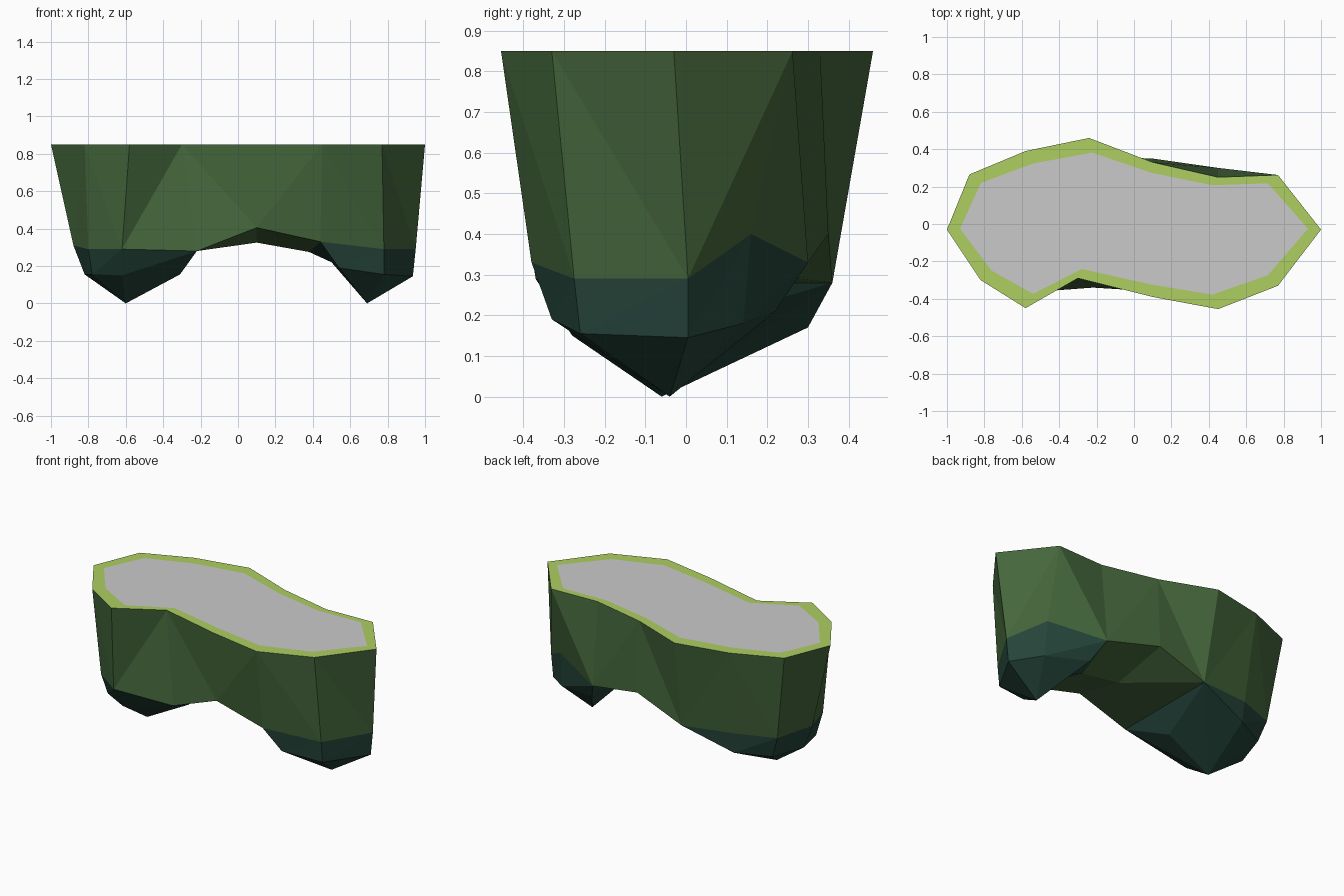
import bpy, bmesh

if "Cube" in bpy.data.objects:
    bpy.data.objects.remove(bpy.data.objects["Cube"])

def material(name, rgb):
    m = bpy.data.materials.new(name)
    m.diffuse_color = (*rgb, 1)
    m.use_nodes = True
    m.node_tree.nodes["Principled BSDF"].inputs["Base Color"].default_value = m.diffuse_color
    return m

MOSS = material("dark moss green", (.058, .133, .044))
TEAL = material("deep teal", (.018, .058, .042))
GRASS = material("bright grass green", (.42, .62, .12))
GREY = material("light grey", (.59, .59, .59))

def build(name, points, faces, mats):
    """faces: list of (point keys, material index)"""
    bm = bmesh.new()
    verts = {k: bm.verts.new(p) for k, p in points.items()}
    for keys, mi in faces:
        bm.faces.new([verts[k] for k in keys]).material_index = mi
    loose = [v for v in bm.verts if not v.link_faces]
    bmesh.ops.delete(bm, geom=loose, context='VERTS')
    return finish(name, bm, mats)

def finish(name, bm, mats):
    bmesh.ops.recalc_face_normals(bm, faces=bm.faces)
    me = bpy.data.meshes.new(name)
    bm.to_mesh(me)
    bm.free()
    for m in mats:
        me.materials.append(m)
    ob = bpy.data.objects.new(name, me)
    bpy.context.collection.objects.link(ob)
    return ob

# Outline of the flat top, clockwise from the left tip
TOP = .85
outline = [(-1, -.03), (-.88, .265), (-.58, .39), (-.24, .46), (.10, .33), (.45, .25), (.77, .262),
           (1, -.03), (.77, -.33), (.45, -.455), (.10, -.39), (-.30, -.29), (-.58, -.45), (-.82, -.30)]
# Foot of the green wall, one point under each outline point
wall_foot = [(-.88, -.02, .31), (-.80, .22, .30), (-.56, .31, .30), (-.22, .36, .28), (.10, .35, .40),
             (.45, .30, .33), (.775, .16, .40), (.95, .005, .29), (.78, -.275, .29), (.44, -.38, .33),
             (.10, -.36, .405), (-.22, -.34, .28), (-.62, -.37, .29), (-.80, -.24, .29)]
# Lower ring of the two hanging lobes
lobe_ring = {12: (-.62, -.28, .15), 13: (-.78, -.20, .155), 0: (-.82, -.02, .155), 1: (-.75, .20, .16),
             2: (-.55, .30, .17), 5: (.51, .22, .21), 6: (.78, .14, .18), 7: (.935, .005, .145),
             8: (.78, -.26, .155), 9: (.54, -.33, .19)}
N = len(outline)

P = {("t", i): (*p, TOP) for i, p in enumerate(outline)}
P |= {("r", i): (x * .93, y * .83, TOP) for i, (x, y) in enumerate(outline)}
P |= {("m", i): p for i, p in enumerate(wall_foot)}
P |= {("b", i): p for i, p in lobe_ring.items()}
P |= {"tipL": (-.60, -.06, 0), "tipR": (.69, -.04, 0), "mid": (.10, -.02, .325),
      "midR": (.38, 0, .275), "inR": (.50, 0, .22), "inL": (-.31, -.06, .155)}
t, m, b = [[(k, i) for i in range(N)] for k in "tmb"]

faces = []
# Green walls, split into triangles
for i in range(N):
    j = (i + 1) % N
    if i in (0, 2, 4, 6, 9, 11, 13):
        faces += [((t[i], t[j], m[j]), 0), ((t[i], m[j], m[i]), 0)]
    else:
        faces += [((t[i], t[j], m[i]), 0), ((t[j], m[j], m[i]), 0)]
# Teal lobe sides
for i in (12, 13, 0, 1, 5, 6, 7, 8):
    j = (i + 1) % N
    faces += [((m[i], m[j], b[j]), 1), ((m[i], b[j], b[i]), 1)]
faces += [((m[2], m[3], b[2]), 1), ((m[11], m[12], b[12]), 1)]
# Lobe undersides, fanned round each tip
for tip, ring in (("tipL", [b[12], b[13], b[0], b[1], b[2], m[3], "inL", m[11]]),
                  ("tipR", [b[5], b[6], b[7], b[8], b[9], "inR"])):
    faces += [((tip, p, q), 1) for p, q in zip(ring, ring[1:] + ring[:1])]
faces.append((("inL", m[3], m[11]), 1))
# Green arch between the lobes
faces += [((m[3], m[4], "mid"), 0), ((m[3], "mid", m[11]), 0), ((m[11], "mid", m[10]), 0)]
faces += [((m[4], m[5], "midR"), 0), ((m[4], "midR", "mid"), 0),
          ((m[10], "mid", "midR"), 0), ((m[10], "midR", m[9]), 0)]
faces += [((m[5], b[5], "inR"), 1), ((m[5], "inR", "midR"), 1),
          ((m[9], "midR", "inR"), 1), ((m[9], "inR", b[9]), 1)]
# The left tip fan closes against the front lobe side
build("rock_body", P, faces, [MOSS, TEAL])

# Grass rim and flat top: both wound counter-clockwise so they face up
def flat(name, polys, mat):
    ob = build(name, P, [(p, 0) for p in polys], [mat])
    if ob.data.polygons[0].normal.z < 0:
        ob.data.flip_normals()

r = [("r", i) for i in range(N)]
flat("grass_rim", [(t[i], r[i], r[(i + 1) % N], t[(i + 1) % N]) for i in range(N)], GRASS)
flat("top_surface", [tuple(reversed(r))], GREY)
